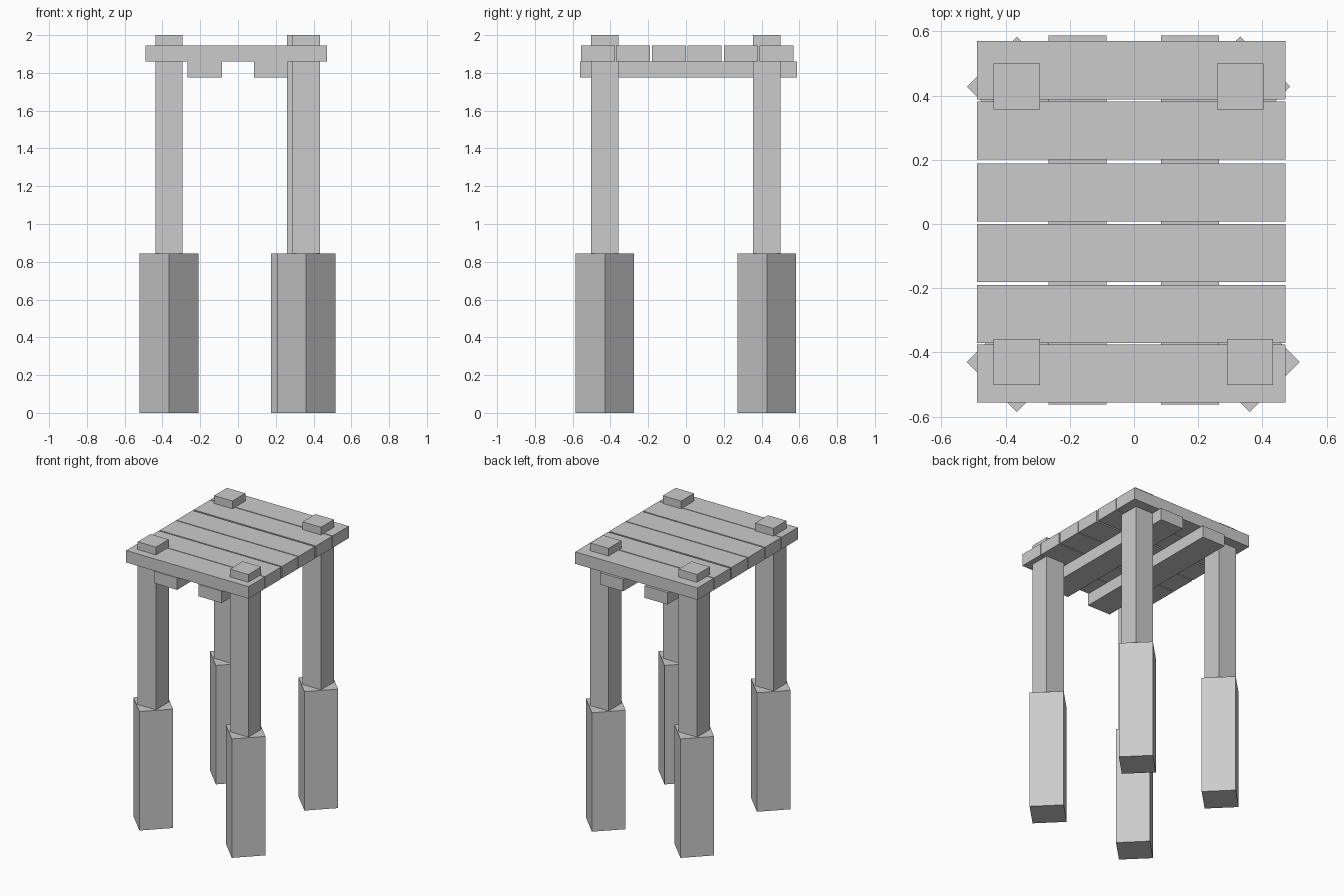
import bpy
from math import radians

if "Cube" in bpy.data.objects:
    bpy.data.objects.remove(bpy.data.objects["Cube"])


def box(name, x, y, z, turn=0):
    """Box from (min, max) ranges on each axis, turned about z."""
    bpy.ops.mesh.primitive_cube_add(size=1)
    ob = bpy.context.object
    ob.name = name
    ob.location = [(a + b) / 2 for a, b in (x, y, z)]
    ob.scale = [b - a for a, b in (x, y, z)]
    ob.rotation_euler.z = radians(turn)
    return ob


def around(c, size):
    return (c - size / 2, c + size / 2)


# Square posts standing on wider footings turned by 45 degrees
POST, FOOTING = 0.144, 0.22
legs = {
    "front_left": (-0.365, -0.43),
    "front_right": (0.361, -0.43),
    "back_left": (-0.365, 0.428),
    "back_right": (0.331, 0.428),
}
for side, (x, y) in legs.items():
    box(side + "_footing", around(x, FOOTING), around(y, FOOTING), (0, 0.845), 45)
    box(side + "_post", around(x, POST), around(y, POST), (0.845, 2.0))

# Deck planks, slightly unevenly spaced
for i, y in enumerate((-0.466, -0.28, -0.09, 0.098, 0.291, 0.479)):
    box(f"deck_plank_{i + 1}", (-0.489, 0.472), around(y, 0.181), (1.86, 1.945))

# Two beams under the deck
for side, x in (("left", -0.176), ("right", 0.174)):
    box(side + "_beam", around(x, 0.181), (-0.562, 0.588), (1.775, 1.86))
